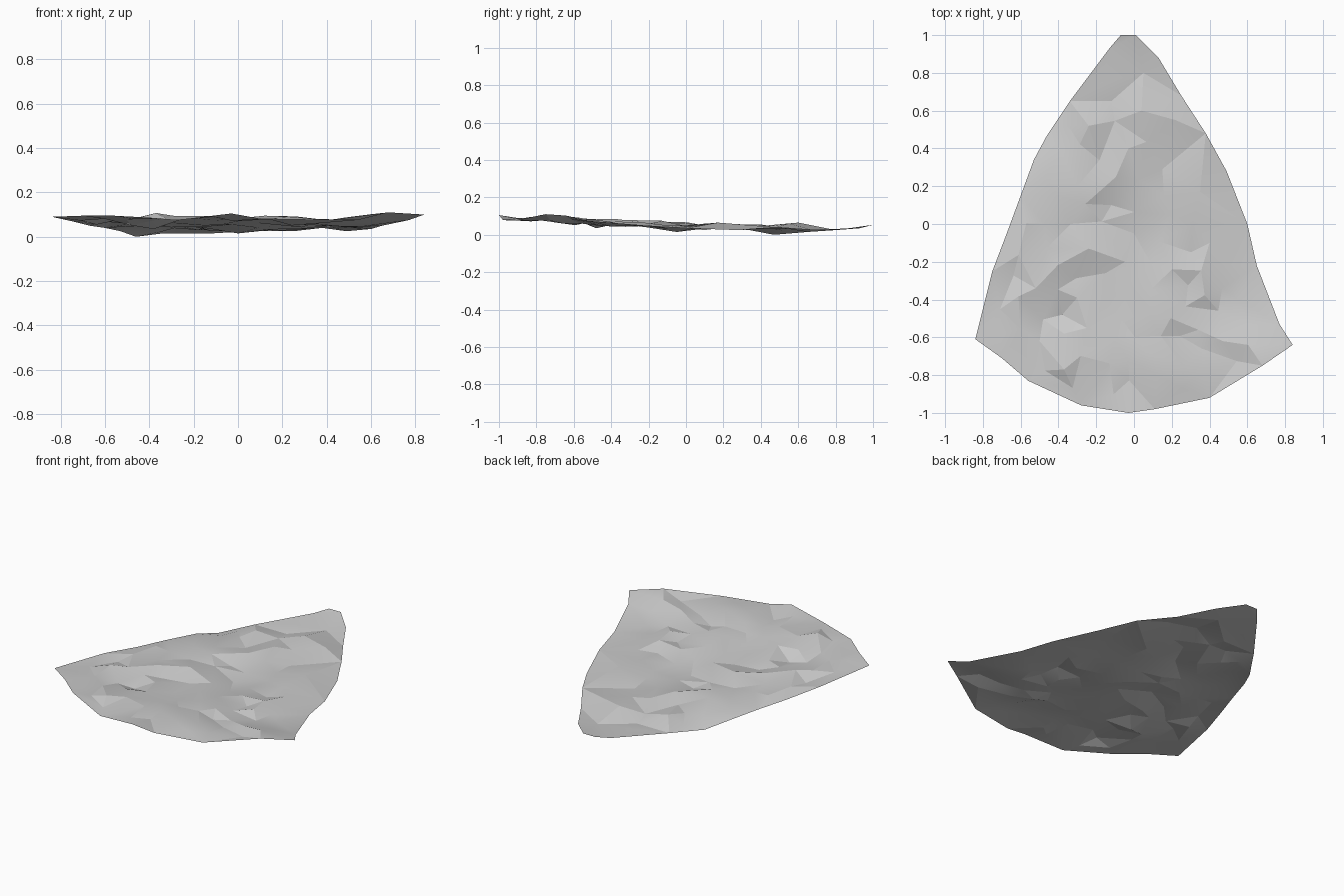
import bpy
import bmesh
import math
import random
from mathutils import Vector
from mathutils.geometry import delaunay_2d_cdt

random.seed(7)
cube = bpy.data.objects.get("Cube")
if cube:
    bpy.data.objects.remove(cube)

# Rim of the sheet, clockwise from the narrow back tip
RIM = [
    (-.07, 1, .058), (.01, 1, .058), (.13, .88, .04), (.25, .68, .03), (.38, .48, .045),
    (.49, .28, .03), (.6, 0, .04), (.65, -.22, .055), (.77, -.53, .08), (.84, -.64, .105),
    (.68, -.75, .115), (.4, -.92, .08), (.11, -.98, .085), (-.03, -1, .11),
    (-.28, -.96, .08), (-.56, -.83, .1), (-.7, -.71, .1), (-.84, -.61, .095),
    (-.75, -.25, .075), (-.67, -.04, .055), (-.6, .15, .045), (-.53, .34, .03),
    (-.46, .47, .005), (-.34, .65, .02), (-.13, .93, .04),
]

# Main peaks and dips inside the rim
CREASES = [
    (-.03, .4, .06), (.04, .6, .07), (.05, .8, .03), (.15, .29, .03), (-.15, -.26, .05),
    (.2, -.24, .06), (.19, .05, .04), (-.03, -.33, .06), (.08, -.48, .085), (.34, -.56, .065),
    (.35, .17, .07), (-.24, -.13, .08), (-.3, .2, .06), (-.12, .1, .03), (-.52, -.34, .085),
    (-.38, -.48, .04), (-.25, -.55, .085), (-.07, -.5, .06), (-.37, -.77, .112),
    (-.03, -.72, .085), (.12, -.8, .1), (.36, -.8, .085), (.47, -.62, .09), (.55, -.4, .05),
    (-.24, .52, .06), (-.12, .65, .02), (.22, .55, .065), (.4, -.1, .055), (0, -.05, .02),
    (-.47, 0, .065), (-.5, -.62, .08),
]


def inside_rim(x, y):
    """Rim is convex enough to test each edge with a small margin."""
    for a, b in zip(RIM, RIM[1:] + RIM[:1]):
        edge = Vector((b[0] - a[0], b[1] - a[1])).normalized()
        if edge.x * (y - a[1]) - edge.y * (x - a[0]) > -.06:
            return False
    return True


def height(x, y):
    """Blend the known heights by closeness."""
    total = weight = 0
    for px, py, pz in RIM + CREASES:
        w = 1 / (math.hypot(x - px, y - py) ** 3 + .0001)
        total += w * pz
        weight += w
    return total / weight


# Scatter small crumples between the main creases
points = RIM + CREASES
for attempt in range(2500):
    x, y = random.uniform(-.8, .8), random.uniform(-1, 1)
    if inside_rim(x, y) and all(math.hypot(x - p[0], y - p[1]) > .1 for p in points):
        z = height(x, y) + random.uniform(-.016, .016)
        points.append((x, y, min(max(z, .008), .11)))

# Triangulate within the rim
count = len(RIM)
loop = list(reversed(range(count)))
flat = [Vector(p[:2]) for p in points]
coords, _, faces, origins, _, _ = delaunay_2d_cdt(flat, [], [loop], 1, .00001)

bm = bmesh.new()
lowest = min(p[2] for p in points)
verts = []
for co, source in zip(coords, origins):
    z = points[source[0]][2] if source else height(co.x, co.y)
    verts.append(bm.verts.new((co.x, co.y, z - lowest)))
for face in faces:
    bm.faces.new([verts[i] for i in face])
bmesh.ops.recalc_face_normals(bm, faces=bm.faces[:])
if sum(f.normal.z for f in bm.faces) < 0:
    bmesh.ops.reverse_faces(bm, faces=bm.faces[:])

mesh = bpy.data.meshes.new("crumpled_sheet")
bm.to_mesh(mesh)
bm.free()
sheet = bpy.data.objects.new("crumpled_sheet", mesh)
bpy.context.collection.objects.link(sheet)

# Plain pale grey surface
grey = bpy.data.materials.new("pale_grey")
grey.use_nodes = True
colour = (.6, .6, .6, 1)
grey.diffuse_color = colour
grey.node_tree.nodes["Principled BSDF"].inputs["Base Color"].default_value = colour
mesh.materials.append(grey)

bpy.ops.object.select_all(action="DESELECT")
sheet.select_set(True)
bpy.context.view_layer.objects.active = sheet
bpy.ops.object.shade_smooth_by_angle(angle=math.radians(12))
